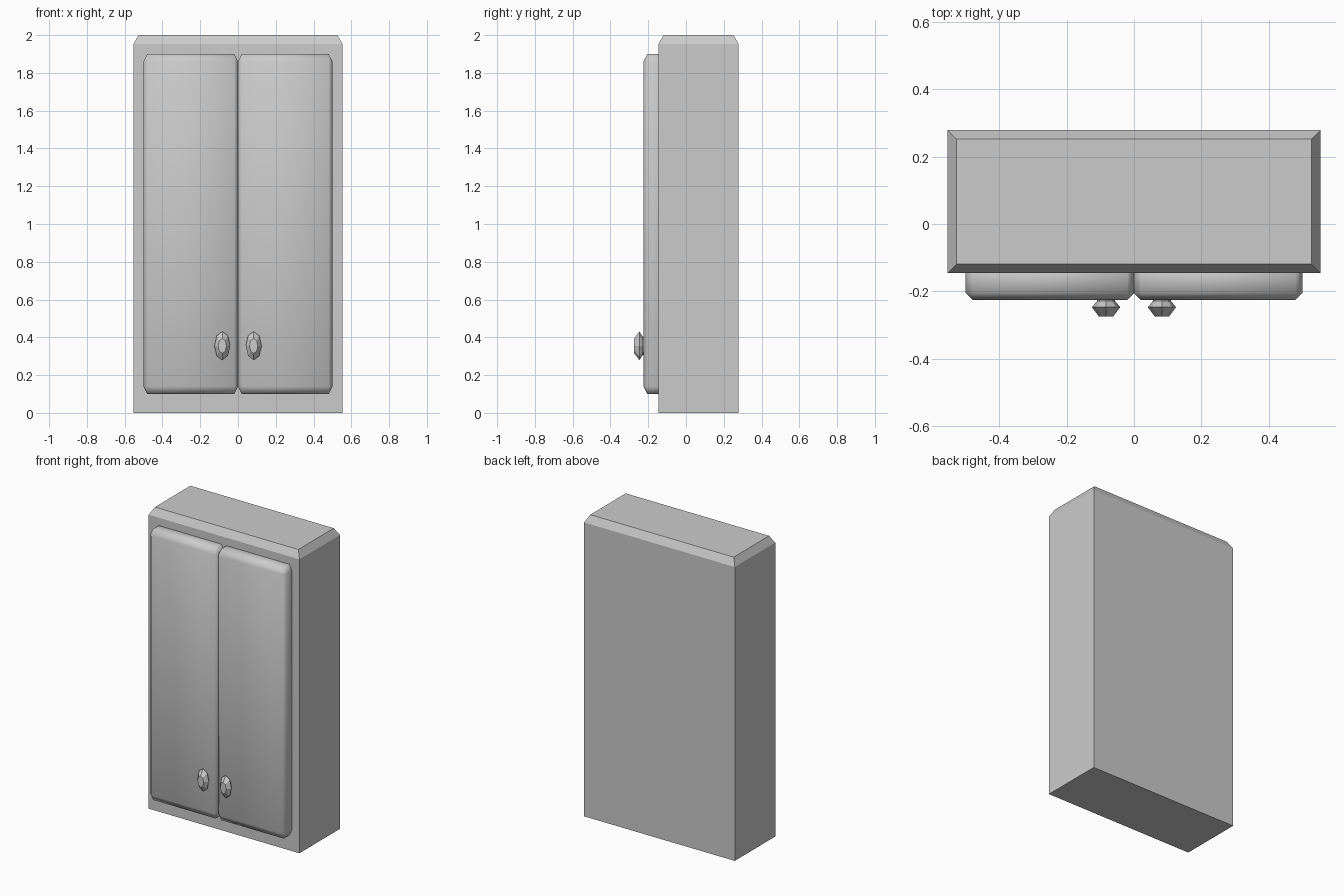
import bpy, bmesh, math

if "Cube" in bpy.data.objects:
    bpy.data.objects.remove(bpy.data.objects["Cube"])

# One plain grey for every part
grey = bpy.data.materials.new("plain_grey")
grey.use_nodes = True
grey.diffuse_color = (0.6, 0.6, 0.6, 1)
grey.node_tree.nodes["Principled BSDF"].inputs["Base Color"].default_value = grey.diffuse_color


def finish(name, bm, smooth=False):
    bmesh.ops.recalc_face_normals(bm, faces=bm.faces)
    for f in bm.faces:
        f.smooth = smooth
    mesh = bpy.data.meshes.new(name)
    bm.to_mesh(mesh)
    bm.free()
    mesh.materials.append(grey)
    obj = bpy.data.objects.new(name, mesh)
    bpy.context.collection.objects.link(obj)
    return obj


def box(lo, hi):
    bm = bmesh.new()
    bmesh.ops.create_cube(bm, size=1)
    for v in bm.verts:
        v.co = [l if c < 0 else h for c, l, h in zip(v.co, lo, hi)]
    return bm


# Cabinet body: the top face is drawn in to leave a sloped rim
bm = box((-0.554, -0.146, 0), (0.554, 0.279, 1.952))
top = max(bm.faces, key=lambda f: f.calc_center_median().z)
cap = bmesh.ops.extrude_discrete_faces(bm, faces=[top])["faces"][0]
for v in cap.verts:
    v.co.x -= math.copysign(0.027, v.co.x)
    v.co.y += 0.027 if v.co.y < 0 else -0.027
    v.co.z = 2
finish("cabinet_body", bm)

STRETCH = 2  # doors and knobs are taller than wide

for side, label in ((1, "left"), (-1, "right")):
    # Door: bevelled box, stretched upward, its back sunk in the body
    bm = box((0, -0.225, 0.1 / STRETCH), (0.5, -0.1, 1.9 / STRETCH))
    bmesh.ops.bevel(bm, geom=bm.edges[:], offset=0.02, segments=1,
                    affect='EDGES', profile=0.5)
    for v in bm.verts:
        v.co.x *= side
        v.co.z *= STRETCH
    finish(label + "_door", bm, True)

    # Knob: eight-sided turned profile (radius, y)
    bm = bmesh.new()
    rings = []
    for radius, y in ((0.027, -0.215), (0.027, -0.229), (0.042, -0.247), (0.022, -0.274)):
        rings.append([bm.verts.new((side * 0.083 + radius * math.sin(a * math.pi / 4), y,
                                    0.355 + 1.8 * radius * math.cos(a * math.pi / 4)))
                      for a in range(8)])
    for low, high in zip(rings, rings[1:]):
        for i in range(8):
            j = (i + 1) % 8
            bm.faces.new((low[i], low[j], high[j], high[i]))
    bm.faces.new(rings[0])
    bm.faces.new(rings[-1])
    finish(label + "_knob", bm)
